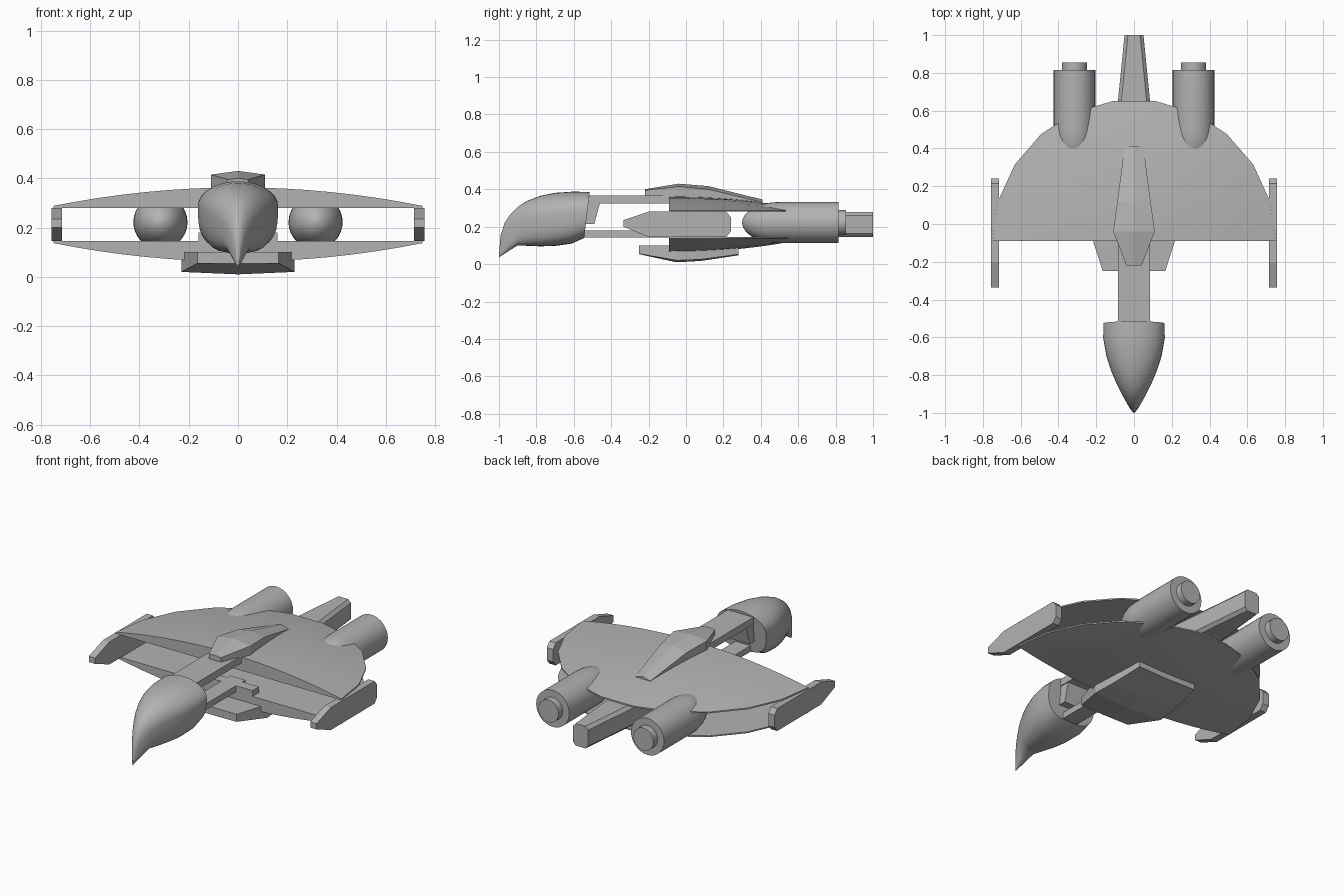
import bpy, bmesh
from math import sin, cos, pi, radians

cube = bpy.data.objects.get("Cube")
if cube:
    bpy.data.objects.remove(cube, do_unlink=True)

GREY = (0.45, 0.45, 0.45, 1)
hull = bpy.data.materials.new("hull_grey")
hull.use_nodes = True
hull.diffuse_color = GREY
hull.node_tree.nodes["Principled BSDF"].inputs["Base Color"].default_value = GREY


def finish(name, bm, smooth=None):
    bmesh.ops.remove_doubles(bm, verts=bm.verts, dist=0.0005)
    bmesh.ops.recalc_face_normals(bm, faces=bm.faces)
    mesh = bpy.data.meshes.new(name)
    bm.to_mesh(mesh)
    bm.free()
    mesh.materials.append(hull)
    ob = bpy.data.objects.new(name, mesh)
    bpy.context.collection.objects.link(ob)
    if smooth:
        bpy.ops.object.select_all(action="DESELECT")
        ob.select_set(True)
        bpy.context.view_layer.objects.active = ob
        bpy.ops.object.shade_smooth_by_angle(angle=radians(smooth))
    return ob


def loft(name, rings, smooth=None):
    """Skin a row of equal-length rings and cap both ends."""
    bm = bmesh.new()
    rows = [[bm.verts.new(p) for p in ring] for ring in rings]
    n = len(rows[0])
    for a, b in zip(rows, rows[1:]):
        for i in range(n):
            j = (i + 1) % n
            bm.faces.new((a[i], a[j], b[j], b[i]))
    bm.faces.new(rows[0])
    bm.faces.new(rows[-1])
    return finish(name, bm, smooth)


def box(name, x0, x1, y0, y1, z0, z1):
    return loft(name, [[(x0, y, z0), (x1, y, z0), (x1, y, z1), (x0, y, z1)] for y in (y0, y1)])


def wing(name, lower):
    """Half-disc plate, flat inside and domed outside."""
    bm = bmesh.new()
    segs, steps, radius = 11, 8, 0.75

    def put(r, t, z):
        return bm.verts.new((radius * r * cos(t), radius * r * sin(t) - 0.09,
                             0.425 - z if lower else z))

    angles = [pi * i / segs for i in range(segs + 1)]
    rows = []
    for k in range(1, steps + 1):
        r = k / steps
        rows.append([put(r, t, 0.288 + 0.075 * (1 - r * r)) for t in angles])
    centre = put(0, 0, 0.363)
    rim = [put(1, t, 0.28) for t in angles]
    for i in range(segs):
        bm.faces.new((centre, rows[0][i], rows[0][i + 1]))
        for a, b in zip(rows, rows[1:] + [rim]):
            bm.faces.new((a[i], b[i], b[i + 1], a[i + 1]))
    bm.faces.new(rim)
    bm.faces.new([rim[0]] + [r[0] for r in reversed(rows)] + [centre]
                 + [r[-1] for r in rows] + [rim[-1]])
    return finish(name, bm, 30)


wing("upper_wing", False)
wing("lower_wing", True)


# Head: rounded top, squarer underside, drooping beak
def head_ring(y, w, top, bottom, back):
    mid = bottom + (top - bottom) * 0.62
    ring = []
    for i in range(32):
        t = 2 * pi * i / 32
        c, s = cos(t), sin(t)
        p = 1 if s >= 0 else 0.65
        x = w * abs(c) ** p * (1 if c > 0 else -1)
        z = mid + (top - mid) * s if s >= 0 else mid - (mid - bottom) * abs(s) ** p
        ring.append((x, y - back * (top - z), z))
    return ring


HEAD = [(-1, 0.002, 0.045, 0.035, 0), (-0.992, 0.01, 0.15, 0.042, 0),
        (-0.97, 0.026, 0.22, 0.055, 0), (-0.94, 0.043, 0.265, 0.075, 0),
        (-0.9, 0.065, 0.305, 0.1, 0), (-0.85, 0.09, 0.338, 0.098, 0),
        (-0.78, 0.12, 0.365, 0.095, 0), (-0.7, 0.146, 0.381, 0.097, 0),
        (-0.6, 0.163, 0.388, 0.11, 0.04), (-0.515, 0.162, 0.385, 0.14, 0.12)]
loft("head", [head_ring(*s) for s in HEAD], 35)

# Neck beams and the block behind the head
box("upper_neck", -0.085, 0.085, -0.56, 0.0, 0.325, 0.368)
box("lower_neck", -0.05, 0.05, -0.6, 0.0, 0.143, 0.18)
box("neck_crossbar", -0.16, 0.16, -0.09, -0.03, 0.143, 0.18)
loft("neck_block", [[(x, -0.56, 0.215), (x, -0.49, 0.215), (x, -0.46, 0.326), (x, -0.56, 0.326)]
                    for x in (-0.08, 0.08)])


# Ridged fairings above and below
def ridge(name, stations):
    loft(name, [[(-w, y, base), (w, y, base), (w, y, edge), (0, y, mid), (-w, y, edge)]
                for y, w, base, edge, mid in stations])


ridge("top_fairing", [(-0.22, 0.04, 0.365, 0.395, 0.4), (-0.04, 0.11, 0.35, 0.415, 0.43),
                      (0.12, 0.088, 0.33, 0.4, 0.417), (0.41, 0.05, 0.3, 0.33, 0.345)])
ridge("belly_fairing", [(-0.25, 0.165, 0.1, 0.055, 0.053), (-0.05, 0.23, 0.1, 0.02, 0.01),
                        (0.08, 0.22, 0.1, 0.025, 0.017), (0.28, 0.195, 0.1, 0.052, 0.047)])


# Tail boom with chamfered corners
def tail_ring(y, w):
    c, z0, z1 = 0.018, 0.146, 0.279
    right = [(w - c, z0), (w, z0 + c), (w, z1 - c), (w - c, z1)]
    return [(x, y, z) for x, z in right] + [(-x, y, z) for x, z in reversed(right)]


loft("tail_boom", [tail_ring(0.35, 0.115), tail_ring(1.0, 0.05)])

# Engines and wing-tip pods on both sides
POD = [(-0.335, 0.2), (-0.335, 0.235), (-0.2, 0.28), (0.215, 0.28), (0.24, 0.25),
       (0.24, 0.175), (0.215, 0.145), (-0.2, 0.145)]
for side, sx in (("left", 1), ("right", -1)):
    nose = [(0.3 + 0.2 * (1 - cos(a)), 0.11 * sin(a))
            for a in (pi / 2 * i / 8 for i in range(9))]
    nose[0] = (0.3, 0.003)
    profile = nose + [(0.815, 0.11), (0.815, 0.067), (0.855, 0.067)]
    loft(side + "_engine", [[(sx * 0.315 + r * cos(2 * pi * i / 32), y, 0.222 + r * sin(2 * pi * i / 32))
                             for i in range(32)] for y, r in profile], 35)
    loft(side + "_pod", [[(sx * x, y, z) for y, z in POD] for x in (0.715, 0.757)])
